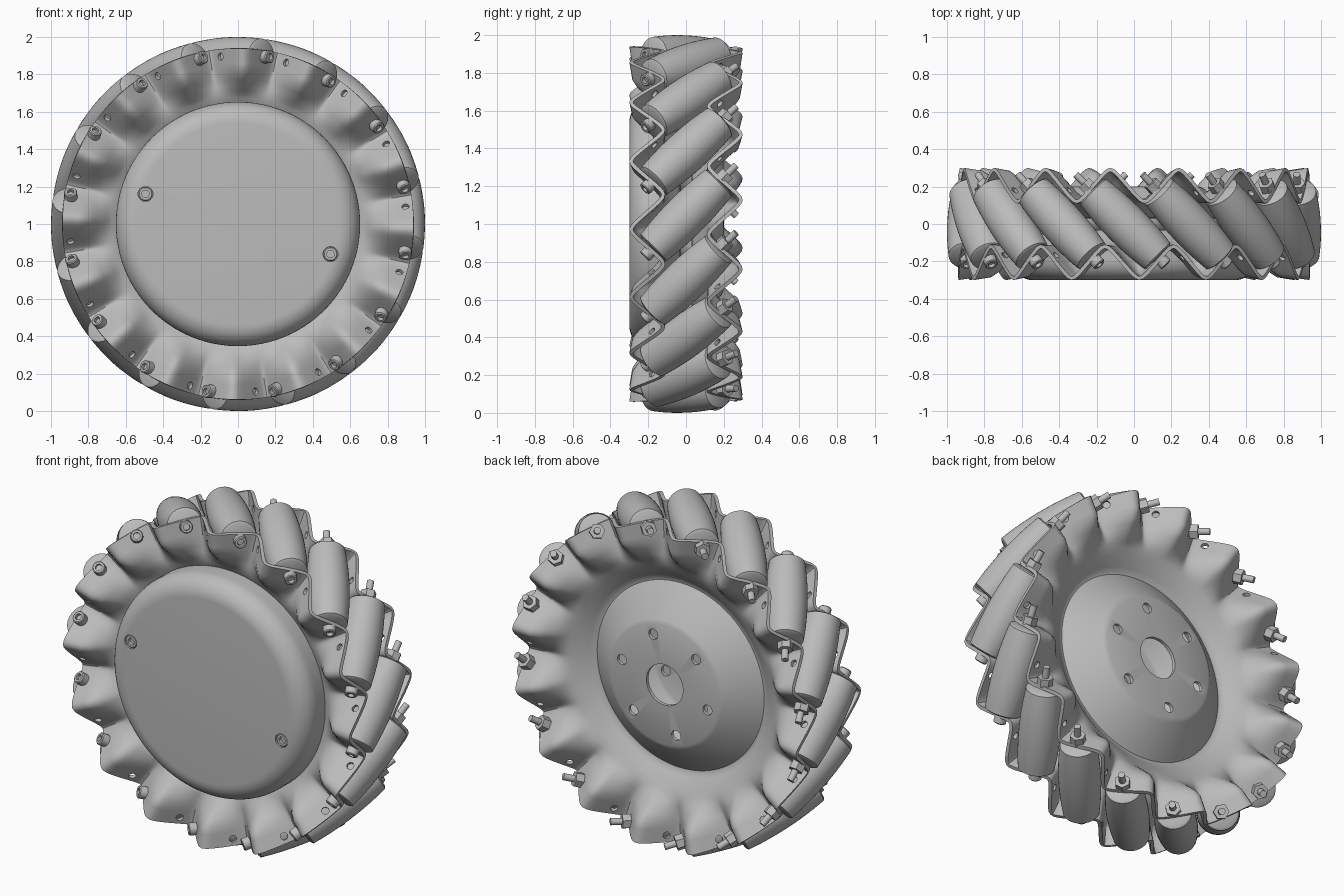
import bpy, bmesh, math
from mathutils import Matrix, Vector

if "Cube" in bpy.data.objects:
    bpy.data.objects.remove(bpy.data.objects["Cube"])

COUNT = 16                      # rollers around the wheel
STEP = math.tau / COUNT
AXIS_R = 0.885                  # distance from wheel centre to roller axis
WHEEL = Matrix.Translation((0, 0, 1)) @ Matrix.Rotation(math.radians(-3), 4, 'Y')
FLIP = Matrix.Rotation(math.pi, 4, 'Z')

grey = bpy.data.materials.new("metal_grey")
grey.use_nodes = True
grey.diffuse_color = (0.5, 0.5, 0.5, 1)
grey.node_tree.nodes["Principled BSDF"].inputs["Base Color"].default_value = (0.5, 0.5, 0.5, 1)


def activate(ob):
    bpy.ops.object.select_all(action='DESELECT')
    ob.select_set(True)
    bpy.context.view_layer.objects.active = ob


def place(name, mesh, matrix=Matrix()):
    ob = bpy.data.objects.new(name, mesh)
    bpy.context.scene.collection.objects.link(ob)
    ob.matrix_world = WHEEL @ matrix
    return ob


def smooth(ob, degrees=32):
    activate(ob)
    bpy.ops.object.shade_smooth_by_angle(angle=math.radians(degrees))


def mesh_from(bm, name):
    bmesh.ops.remove_doubles(bm, verts=bm.verts, dist=1e-5)
    bmesh.ops.recalc_face_normals(bm, faces=bm.faces)
    mesh = bpy.data.meshes.new(name)
    bm.to_mesh(mesh)
    bm.free()
    mesh.materials.append(grey)
    return mesh


def lathe(bm, profile, segs, matrix=Matrix()):
    """Spin (radius, height) points around local z."""
    rings = [[bm.verts.new(matrix @ Vector((r * math.cos(a), r * math.sin(a), h)))
              for a in (math.tau * i / segs for i in range(segs))] for r, h in profile]
    for low, high in zip(rings, rings[1:]):
        for i in range(segs):
            j = (i + 1) % segs
            bm.faces.new((low[i], low[j], high[j], high[i]))
    bmesh.ops.remove_doubles(bm, verts=bm.verts, dist=1e-6)


def rod(bm, r, low, high, segs, matrix=Matrix()):
    lathe(bm, [(0, low), (r, low), (r, high), (0, high)], segs, matrix)


def wheel_point(phi, r, y):
    return Vector((r * math.sin(phi), y, r * math.cos(phi)))


def tilted_frame(phi, r, y, lean):
    """Frame at a rim point, its z axis leaning 45 degrees across the rim."""
    tangent = Vector((math.cos(phi), 0, -math.sin(phi)))
    z = (tangent + Vector((0, lean, 0))).normalized()
    x = wheel_point(phi, 1, 0)
    frame = Matrix((x, z.cross(x), z)).transposed().to_4x4()
    return Matrix.Translation(wheel_point(phi, r, y)) @ frame


# Side plates: a raised hub, a dished web, and pleats between two profiles
HUB_Y = -0.19
HUB = [(0.12, HUB_Y), (0.35, HUB_Y), (0.37, HUB_Y + 0.01), (0.525, -0.055), (0.545, -0.04),
       (0.565, -0.042), (0.59, -0.06), (0.64, -0.097), (0.68, -0.118)]
INNER_FOLD = HUB + [(0.72, -0.125), (0.94, -0.12)]
OUTER_FOLD = HUB + [(0.70, -0.135), (0.80, -0.25), (0.84, -0.275), (0.94, -0.29)]
RADII = [r for r, y in HUB] + [0.70 + 0.02 * i for i in range(13)]


def height_at(profile, r):
    for (r0, y0), (r1, y1) in zip(profile, profile[1:]):
        if r <= r1 + 1e-6:
            return y0 + (y1 - y0) * (r - r0) / (r1 - r0)
    return profile[-1][1]


def pleat(phi, r):
    k = 0.92
    wave = math.asin(k * math.sin((phi - math.radians(10.4)) * COUNT)) / math.asin(k)
    inner, outer = height_at(INNER_FOLD, r), height_at(OUTER_FOLD, r)
    return (inner + outer) / 2 + (inner - outer) / 2 * wave


def cut(ob, cutter_bm):
    cutter = place("hole_cutter", mesh_from(cutter_bm, "hole_cutter"))
    cutter.matrix_world = ob.matrix_world
    cutter.hide_render = True
    mod = ob.modifiers.new("holes", 'BOOLEAN')
    mod.operation = 'DIFFERENCE'
    mod.solver = 'EXACT'
    mod.object = cutter
    bpy.context.view_layer.update()
    activate(ob)
    bpy.ops.object.modifier_apply(modifier=mod.name)
    bpy.data.objects.remove(cutter)


def side_plate(name, matrix, hub_turn):
    bm = bmesh.new()
    columns = COUNT * 24
    rings = []
    for r in RADII:
        angles = [math.tau * i / columns for i in range(columns)]
        rings.append([bm.verts.new(wheel_point(a, r, pleat(a, r))) for a in angles])
    for low, high in zip(rings, rings[1:]):
        for i in range(columns):
            j = (i + 1) % columns
            bm.faces.new((low[i], low[j], high[j], high[i]))
    ob = place(name, mesh_from(bm, name), matrix)
    shell = ob.modifiers.new("thickness", 'SOLIDIFY')
    shell.thickness = 0.02
    shell.offset = 0
    activate(ob)
    bpy.ops.object.modifier_apply(modifier=shell.name)

    holes = bmesh.new()
    for i in range(COUNT):
        phi = STEP * i + math.radians(20)
        rod(holes, 0.02, -0.05, 0.05, 12, tilted_frame(phi, 0.9, pleat(phi, 0.9), 1))
    for i in range(6):
        spot = wheel_point(hub_turn + math.tau * i / 6, 0.29, HUB_Y)
        rod(holes, 0.03, -0.05, 0.05, 16,
            Matrix.Translation(spot) @ Matrix.Rotation(math.pi / 2, 4, 'X'))
    cut(ob, holes)
    smooth(ob, 40)


side_plate("front_side_plate", Matrix(), 0)
side_plate("back_side_plate", FLIP, math.radians(-18))

# Domed hub cover on the front with two recessed screws
TO_FRONT = Matrix.Rotation(math.pi / 2, 4, 'X')     # local z becomes -y
bend = [math.radians(a) for a in range(0, 91, 9)]
outer = [(0.54 + 0.113 * math.cos(a), 0.19 + 0.11 * math.sin(a)) for a in bend]
inner = [(0.54 + 0.09 * math.cos(a), 0.19 + 0.09 * math.sin(a)) for a in bend]
bm = bmesh.new()
lathe(bm, [(0, 0.30)] + outer[::-1] + [(0.653, 0.105), (0.63, 0.1)] + inner + [(0, 0.28)],
      96, TO_FRONT)
cover = place("hub_cover", mesh_from(bm, "hub_cover"))
spots = [wheel_point(math.radians(a), 0.52, 0) for a in (111, 291)]
bm = bmesh.new()
for spot in spots:
    rod(bm, 0.04, 0.27, 0.32, 24, Matrix.Translation(spot) @ TO_FRONT)
cut(cover, bm)
smooth(cover)

SOCKET = [(0, 0.025), (0.018, 0.025), (0.018, 0.045), (0.03, 0.045), (0.035, 0.04), (0.035, 0), (0, 0)]
for i, spot in enumerate(spots):
    bm = bmesh.new()
    lathe(bm, [(r * 1.1, h + 0.25) for r, h in SOCKET], 24, Matrix.Translation(spot) @ TO_FRONT)
    smooth(place(f"cover_screw_{i + 1}", mesh_from(bm, "cover_screw")))

# Barrel roller, its swell matching the round outline of the wheel
HALF = 0.25
profile = [(0, -HALF), (0.085, -HALF)]
for i in range(13):
    s = (HALF - 0.008) * (i / 6 - 1)
    profile.append((1 - math.sqrt(AXIS_R ** 2 + s * s / 2), s))
profile += [(0.085, HALF), (0, HALF)]
bm = bmesh.new()
lathe(bm, profile, 40)
roller = mesh_from(bm, "roller")

# Axle bolt with socket head in front, nut and stud behind
bm = bmesh.new()
lathe(bm, [(r, h + 0.265) for r, h in SOCKET], 20)
rod(bm, 0.019, -0.375, 0.275, 16)
rod(bm, 0.043, -0.312, -0.265, 6)
bolt = mesh_from(bm, "axle_bolt")

for i in range(COUNT):
    frame = tilted_frame(STEP * i, AXIS_R, 0, -1)
    parts = [place(f"roller_{i + 1}", roller, frame), place(f"axle_bolt_{i + 1}", bolt, frame)]
    if i == 0:
        for part in parts:
            smooth(part)
